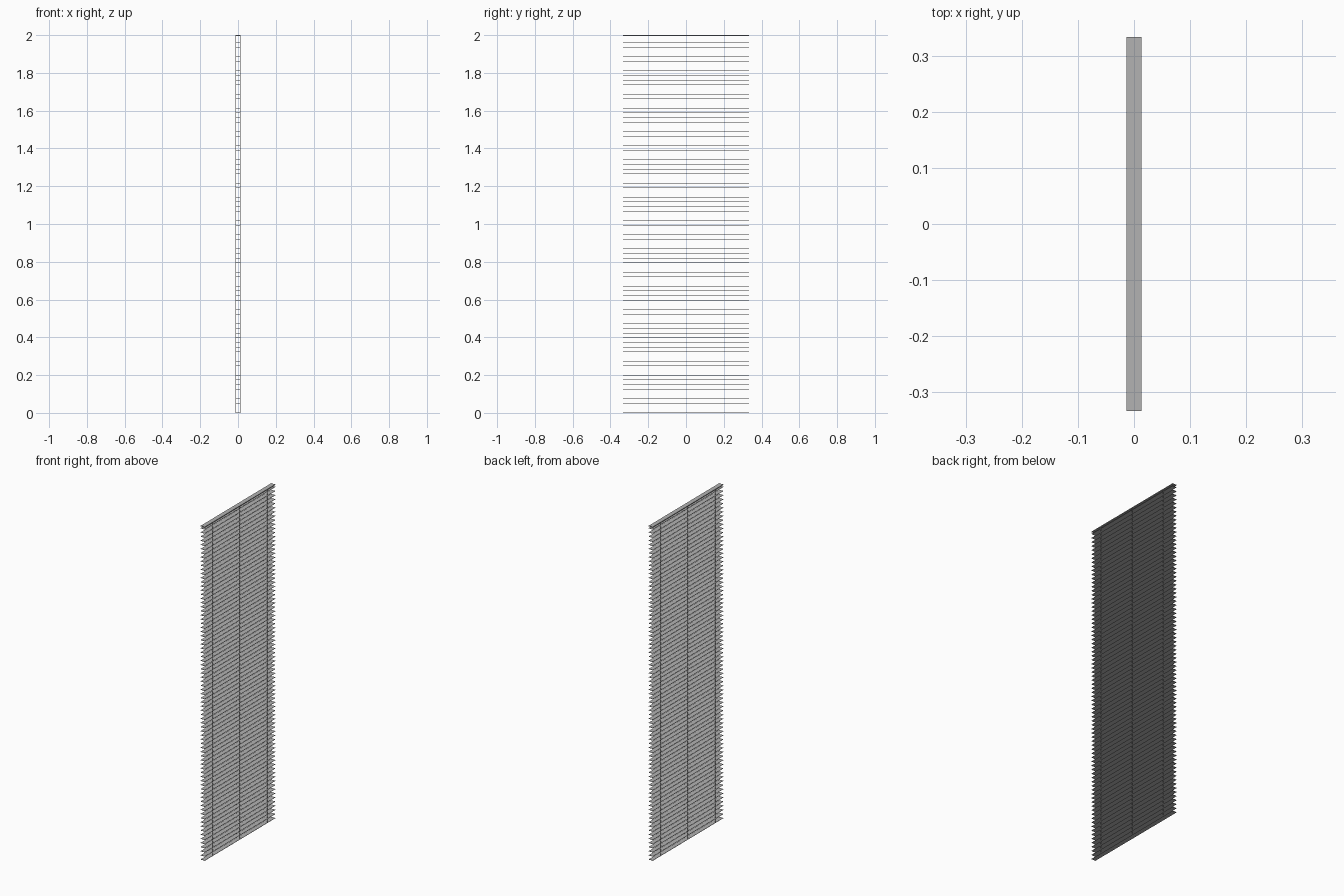
import bpy

if "Cube" in bpy.data.objects:
    bpy.data.objects.remove(bpy.data.objects["Cube"], do_unlink=True)

LENGTH, DEPTH, HEIGHT = 0.667, 0.027, 2.0
SLATS, THICK = 81, 0.002
SLAT_TOP = 1.986          # top of the highest slat
PITCH = (SLAT_TOP - THICK) / (SLATS - 1)

grey = bpy.data.materials.new("light grey")
grey.use_nodes = True
colour = (0.45, 0.45, 0.45, 1)
grey.diffuse_color = colour
grey.node_tree.nodes["Principled BSDF"].inputs["Base Color"].default_value = colour


def box(name, size, centre):
    bpy.ops.mesh.primitive_cube_add(size=1, location=centre)
    ob = bpy.context.object
    ob.name = name
    ob.scale = size
    bpy.ops.object.transform_apply(location=False, rotation=False, scale=True)
    ob.data.materials.append(grey)
    return ob


# Stack of flat horizontal slats
slat = box("slats", (DEPTH, LENGTH, THICK), (0, 0, THICK / 2))
stack = slat.modifiers.new("stack", 'ARRAY')
stack.count = SLATS
stack.use_relative_offset = False
stack.use_constant_offset = True
stack.constant_offset_displace = (0, 0, PITCH)

# Top rail just above the highest slat
box("top_rail", (DEPTH, LENGTH, 0.004), (0, 0, HEIGHT - 0.002))

# Three pairs of ladder cords, along both long edges of the slats
for place, y in (("front", -0.257), ("middle", 0), ("back", 0.257)):
    for side, x in (("left", 1), ("right", -1)):
        box(f"{place}_cord_{side}", (0.002, 0.002, HEIGHT - 0.002),
            (x * (DEPTH / 2 - 0.001), y, HEIGHT / 2))
